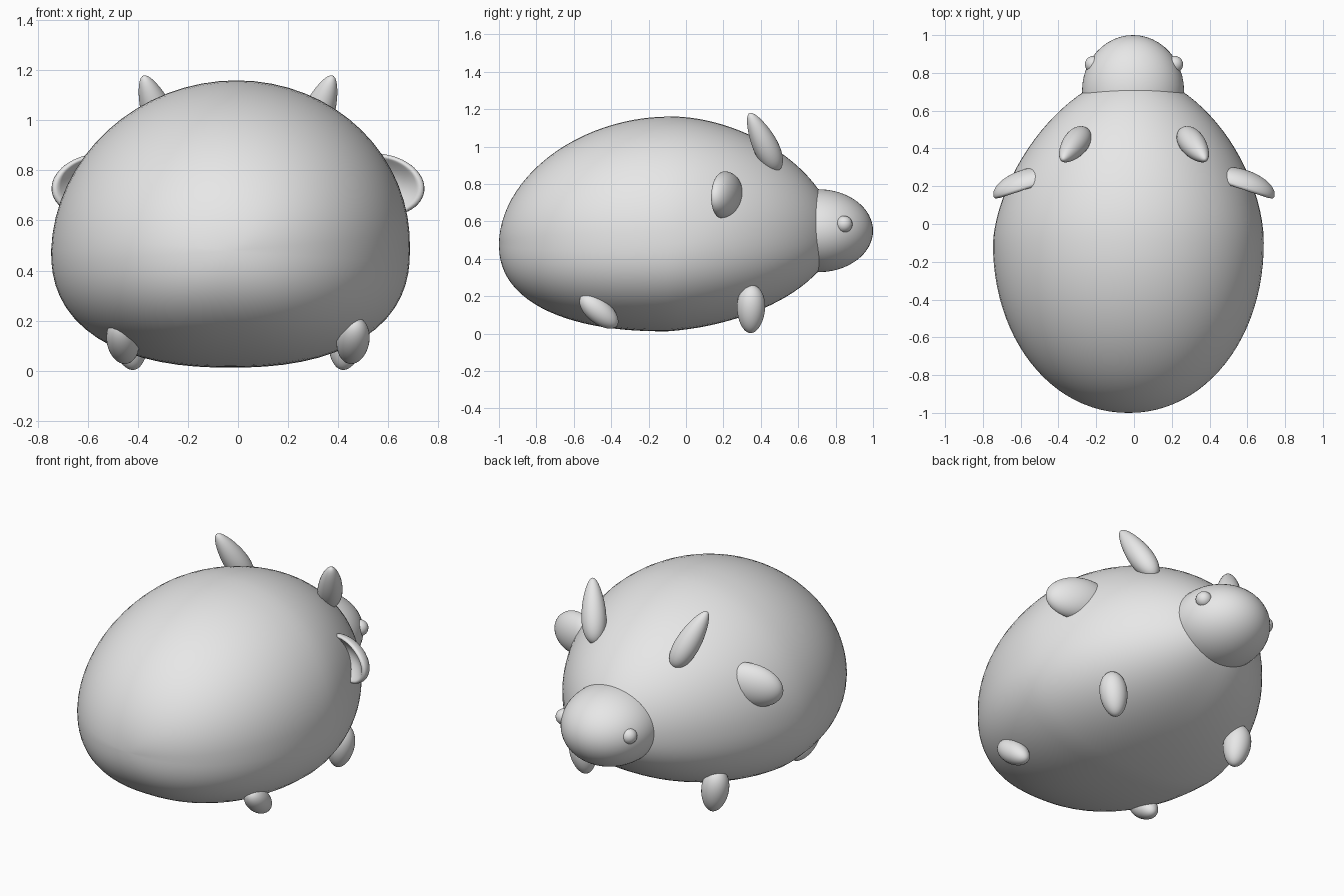
import bpy
import bmesh
import math
from mathutils import Vector, Matrix

old = bpy.data.objects.get("Cube")
if old:
    bpy.data.objects.remove(old, do_unlink=True)

grey = bpy.data.materials.new("plain_grey")
grey.use_nodes = True
grey.diffuse_color = (0.8, 0.8, 0.8, 1)
grey.node_tree.nodes["Principled BSDF"].inputs["Base Color"].default_value = (0.8, 0.8, 0.8, 1)


def shaped_ball(name, shape, matrix=Matrix(), segments=32, rings=20):
    """Unit sphere whose points are moved by shape(), then placed by matrix."""
    bm = bmesh.new()
    bmesh.ops.create_uvsphere(bm, u_segments=segments, v_segments=rings, radius=1)
    for v in bm.verts:
        v.co = matrix @ Vector(shape(v.co))
    bmesh.ops.recalc_face_normals(bm, faces=bm.faces)
    for f in bm.faces:
        f.smooth = True
    mesh = bpy.data.meshes.new(name)
    bm.to_mesh(mesh)
    bm.free()
    mesh.materials.append(grey)
    obj = bpy.data.objects.new(name, mesh)
    bpy.context.collection.objects.link(obj)


def pair(name, shape, matrix, **kw):
    """The same part on both sides."""
    flip = Matrix.Scale(-1, 4, (1, 0, 0))
    shaped_ball("left_" + name, shape, matrix, **kw)
    shaped_ball("right_" + name, shape, flip @ matrix, **kw)


def falloff(t, power):
    return max(0, 1 - abs(t) ** power) ** (1 / power)


# Egg-shaped body: round rear, tapering towards the snout, full flat belly
def body_shape(p):
    t = p.z
    angle = math.atan2(p.y, p.x)
    c, s = math.cos(angle), math.sin(angle)
    front, upper = t > 0, s > 0
    y = -0.1 + 0.9 * t
    n = 2.0 if upper else 2.35
    k = (abs(c) ** n + abs(s) ** n) ** (-1 / n)
    wide = 0.717 * falloff(t, 1.7 if front else 2.05)
    if upper:
        tall = 0.68 * falloff(t, 1.7 if front else 1.9)
    else:
        tall = 0.468 * falloff(t, 1.95 if front else 2.3)
    lean = -0.03 + 0.03 * max(t, s * 0.8, 0)
    mid = 0.48 + 0.06 * max(t, 0)
    return (lean + wide * k * c, y, mid + tall * k * s)


shaped_ball("body", body_shape, segments=64, rings=48)

# Snout and eyes
shaped_ball("snout", lambda p: (0.27 * p.x, 0.295 * p.y, 0.222 * p.z),
            Matrix.Translation((-0.005, 0.705, 0.55)), segments=48, rings=32)
pair("eye", lambda p: 0.045 * p, Matrix.Translation((0.215, 0.845, 0.585)),
     segments=20, rings=14)


# Teardrops running from a base to a tip: horns and legs
def teardrop(name, base, tip, radius, taper):
    base, tip = Vector(base), Vector(tip)
    axis = tip - base
    place = Matrix.Translation((base + tip) / 2) @ axis.to_track_quat('Z', 'Y').to_matrix().to_4x4()

    def shape(p):
        r = radius * (1 - taper * p.z)
        return (r * p.x, r * p.y, axis.length / 2 * p.z)
    pair(name, shape, place)


teardrop("horn", (0.26, 0.49, 0.87), (0.378, 0.34, 1.178), 0.066, 0.25)
teardrop("front_leg", (0.455, 0.35, 0.26), (0.415, 0.345, 0.003), 0.075, 0.1)
teardrop("rear_leg", (0.47, -0.56, 0.2), (0.448, -0.37, 0.04), 0.066, 0.05)


# Ears: thick lobes with a hollow on the front
def ear_shape(p):
    y = 0.09 * p.y
    if p.y < 0:
        r = math.hypot(p.x, p.z)
        y = 0.04 * p.y + 0.09 * max(0, 1 - (r / 0.92) ** 2)
    return (0.185 * p.x, y, 0.124 * p.z)


ear_place = (Matrix.Translation((0.568, 0.2, 0.742))
             @ Matrix.Rotation(math.radians(-18), 4, 'Z')
             @ Matrix.Rotation(math.radians(8), 4, 'Y'))
pair("ear", ear_shape, ear_place, segments=40, rings=28)
